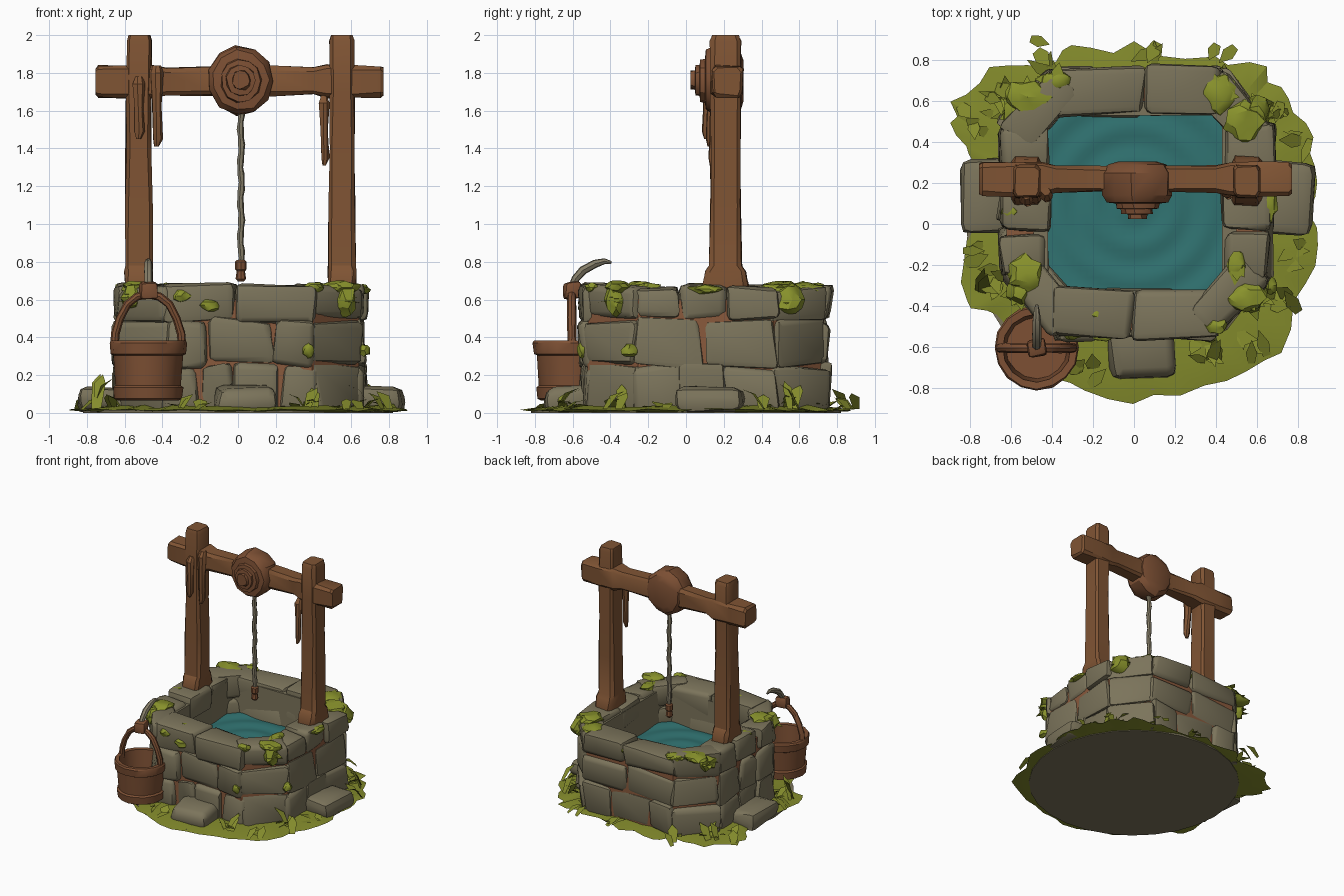
import bpy, bmesh, math, random
from mathutils import Vector, Matrix

if "Cube" in bpy.data.objects:
    bpy.data.objects.remove(bpy.data.objects["Cube"])
random.seed(7)
R = random.uniform

def mat(name, r, g, b):
    m = bpy.data.materials.new(name)
    m.diffuse_color = (r, g, b, 1)
    m.use_nodes = True
    m.node_tree.nodes["Principled BSDF"].inputs["Base Color"].default_value = m.diffuse_color
    return m

STONE, MORTAR = mat("grey stone", .20, .175, .105), mat("clay mortar", .25, .10, .045)
WOOD, DARKWOOD = mat("brown wood", .215, .089, .034), mat("bucket wood", .205, .08, .034)
WATER, ROPE = mat("teal water", .03, .17, .165), mat("pale rope", .24, .21, .14)
GRASS, MOSS = mat("green grass", .23, .26, .025), mat("green moss", .25, .29, .025)

def finish(bm, name, m, angle=35, recalc=True):
    if recalc:
        bmesh.ops.recalc_face_normals(bm, faces=bm.faces)
    me = bpy.data.meshes.new(name)
    bm.to_mesh(me)
    bm.free()
    ob = bpy.data.objects.new(name, me)
    me.materials.append(m)
    bpy.context.collection.objects.link(ob)
    bpy.ops.object.select_all(action='DESELECT')
    ob.select_set(True)
    bpy.context.view_layer.objects.active = ob
    bpy.ops.object.shade_smooth_by_angle(angle=math.radians(angle))

def block(bm, c, size, rot=0, jit=.02, bev=.035):
    """Rough rounded block merged into bm."""
    t = bmesh.new()
    bmesh.ops.create_cube(t, size=1)
    for v in t.verts:
        v.co = Vector([v.co[i] * size[i] + R(-jit, jit) for i in range(3)])
    bmesh.ops.bevel(t, geom=t.edges[:], offset=bev, segments=2, profile=.55, affect='EDGES')
    for v in t.verts:
        v.co += Vector([R(-1, 1) for _ in range(3)]) * jit * .25
    t.transform(Matrix.Translation(c) @ Matrix.Rotation(rot, 4, 'Z'))
    for v in t.verts:
        v.co.z = max(v.co.z, .006)
    me = bpy.data.meshes.new("tmp")
    t.to_mesh(me)
    t.free()
    bm.from_mesh(me)
    bpy.data.meshes.remove(me)

def circle(n):
    return [(math.cos(2 * math.pi * i / n), math.sin(2 * math.pi * i / n)) for i in range(n)]

SQUARE = [(1, .75), (.75, 1), (-.75, 1), (-1, .75), (-1, -.75), (-.75, -1), (.75, -1), (1, -.75)]

def loft(bm, rings, caps=True):
    vs = [[bm.verts.new(p) for p in r] for r in rings]
    n = len(vs[0])
    for a, b in zip(vs, vs[1:]):
        for i in range(n):
            bm.faces.new((a[i], a[(i + 1) % n], b[(i + 1) % n], b[i]))
    if caps:
        bm.faces.new(vs[0][::-1])
        bm.faces.new(vs[-1])

def sweep(name, m, path, sec, ref=(1, 0, 0), axis=None, jit=0, angle=32):
    """path: (x, y, z, half_u, half_v); ref gives the u direction."""
    bm, pts, u, rings = bmesh.new(), [Vector(p[:3]) for p in path], Vector(ref), []
    for i, p in enumerate(path):
        t = Vector(axis) if axis else (pts[min(i + 1, len(pts) - 1)] - pts[max(i - 1, 0)]).normalized()
        v = t.cross(u)
        rings.append([pts[i] + u * (a * p[3] + R(-jit, jit)) + v * (b * p[4] + R(-jit, jit)) for a, b in sec])
    loft(bm, rings)
    finish(bm, name, m, angle)

# Stone wall: three courses on an eight-sided outline around a square shaft
OUT = [(-.39, -.55), (.41, -.55), (.67, -.27), (.68, .48), (.43, .76), (-.41, .76), (-.66, .48), (-.65, -.25)]
def course(name, z0, z1, depth, counts, jit):
    bm = bmesh.new()
    for k in range(8):
        a, b = Vector(OUT[k]), Vector(OUT[(k + 1) % 8])
        d, n, dep = b - a, (1 if k % 2 else counts[k // 2]), (.18 if k % 2 else depth)
        cuts = [0] + [(i + R(-.2, .2)) / n for i in range(1, n)] + [1]
        nor = Vector((d.y, -d.x)).normalized()
        for s, e in zip(cuts, cuts[1:]):
            c = a + d * (s + e) / 2 - nor * (dep / 2 + R(-.01, .015))
            block(bm, (c.x, c.y, (z0 + z1) / 2), (d.length * (e - s) - .004, dep, z1 - z0 + R(-.012, .018)),
                  math.atan2(d.y, d.x) + R(-.03, .03), jit)
    finish(bm, name, STONE, 42)

course("wall_stones_low", .01, .25, .22, (4, 3, 3, 3), .024)
course("wall_stones_mid", .25, .49, .22, (3, 2, 2, 3), .024)
course("rim_stones", .49, .668, .23, (2, 3, 2, 3), .02)

# Mortar core behind the outer stones, stone lining inside the shaft
def clamped(g):
    return [(min(max(x, -.42 - g), .43 + g), min(max(y, -.325 - g), .53 + g)) for x, y in OUT]
outer = [(.01 + (x - .01) * .955, .1 + (y - .1) * .955) for x, y in OUT]
for name, m, r0, r1, top in (("mortar_core", MORTAR, outer, clamped(.05), .6),
                             ("shaft_lining", STONE, clamped(.07), clamped(0), .63)):
    bm = bmesh.new()
    loft(bm, [[(x, y, z) for x, y in r] for r, z in ((r0, .02), (r0, top), (r1, top), (r1, .02))], False)
    finish(bm, name, m)

# Loose stones at the foot
bm = bmesh.new()
for c, s, r in (((-.73, .14, .06), (.25, .38, .13), .03), ((.75, .12, .06), (.25, .36, .13), -.03),
                ((.04, -.63, .065), (.32, .25, .14), .05)):
    block(bm, c, s, r, .02, .05)
finish(bm, "foot_stones", STONE, 45)

# Rippled water
bm = bmesh.new()
bmesh.ops.create_grid(bm, x_segments=28, y_segments=28, size=.46)
for v in bm.verts:
    v.co = (v.co.x, v.co.y + .1, .36 + .006 * math.sin(v.co.length * 38))
finish(bm, "water", WATER)

# Ground: jagged grass sheet and soil disc
EDGE = [(.9, -.02), (.86, -.3), (.72, -.63), (.45, -.76), (.1, -.87), (-.25, -.85), (-.5, -.7), (-.68, -.45),
        (-.84, -.38), (-.82, -.05), (-.78, .3), (-.9, .45), (-.9, .6), (-.7, .76), (-.42, .78), (-.3, .86),
        (0, .88), (.4, .82), (.65, .77), (.74, .6), (.87, .42), (.88, .2)]
rim = [Vector(p).lerp(Vector(EDGE[(i + 1) % len(EDGE)]), t) * R(.95, 1.02)
       for i, p in enumerate(EDGE) for t in (0, .3, .65)]
bm = bmesh.new()
loft(bm, [[(p.x * s, p.y * s, z + R(0, dz)) for p in rim]
          for s, z, dz in ((.9, .005, 0), (1, .008, .014), (.85, .025, .018), (.6, .03, 0))])
finish(bm, "grass_ground", GRASS, 20)
bm = bmesh.new()
loft(bm, [[(x * .82, y * .82, z) for x, y in circle(28)] for z in (0, .015)])
finish(bm, "soil_base", STONE)

# Grass and moss leaves: thin blades facing up
def blade(bm, x, y, z, ang, length, lift, w):
    o, up = Vector((math.cos(ang), math.sin(ang), 0)), Vector((0, 0, 1))
    s, p = Vector((-o.y, o.x, 0)) * w, Vector((x, y, z))
    mid = p + o * length * .45 + up * lift * .75
    v = [bm.verts.new(q) for q in (p - s * .6, mid - s, p + o * length + up * lift, mid + s, p + s * .6)]
    bm.faces.new(v)

bm = bmesh.new()
TUFTS = [(-.68, -.28, .17, 7), (.34, -.62, .11, 6), (.64, .55, .16, 7), (-.64, .62, .13, 7), (.68, -.36, .12, 6),
         (-.76, .5, .07, 5), (.1, .79, .06, 4), (-.46, .77, .1, 5), (.42, .76, .08, 5), (-.2, -.68, .05, 4),
         (.55, -.57, .06, 5), (-.72, -.14, .09, 4), (.74, .4, .1, 4), (-.3, -.66, .08, 4), (.76, -.15, .04, 4)]
for x, y, h, n in TUFTS:
    for i in range(n):
        # half the blades lean back to the wall so their lit side faces out
        lean = math.pi if i % 2 else 0
        k = 1.1 if lean else .95
        blade(bm, x * k + R(-.06, .06), y * k + R(-.06, .06), .02, math.atan2(y - .05, x) + lean + R(-1, 1),
              R(.07, .14), h * (R(.7, 1.1) if lean else R(.25, .5)), R(.02, .04))
finish(bm, "grass_tufts", GRASS, 20, False)

# Moss cushions on rim corners and in wall cracks
bm = bmesh.new()
MOSSES = [(.42, .64, .66, .09, .1, .03), (.54, .5, .66, .1, .1, .04), (.6, .54, .6, .07, .08, .09),
          (-.52, .62, .66, .12, .08, .04), (-.58, .54, .61, .07, .08, .07), (-.38, .7, .66, .08, .05, .03),
          (-.53, -.24, .665, .1, .09, .035), (-.56, -.33, .61, .06, .07, .07), (.55, -.36, .665, .1, .07, .035),
          (.57, -.37, .6, .06, .06, .09), (.5, -.2, .665, .05, .07, .025), (-.18, -.43, .665, .04, .05, .025),
          (-.15, -.55, .57, .05, .025, .035), (-.6, .06, .665, .05, .05, .025), (.4, -.5, .665, .06, .04, .03),
          (.37, -.55, .33, .035, .03, .04), (.67, -.3, .33, .03, .045, .035), (.66, .1, .655, .04, .09, .025),
          (.1, .74, .62, .09, .03, .04), (-.3, -.54, .62, .05, .025, .035)]
for x, y, z, a, b, c in MOSSES:
    for v in bmesh.ops.create_icosphere(bm, subdivisions=2, radius=1)['verts']:
        k = R(.75, 1.15)
        v.co = (x + v.co.x * a * k, y + v.co.y * b * k, z + v.co.z * c * k)
for x, y, z, *_ in MOSSES[:11]:
    for i in range(4):
        blade(bm, x, y, z + .02, math.atan2(y - .1, x) + R(-1.2, 1.2), R(.07, .11), R(-.05, .0), .03)
finish(bm, "moss", MOSS, 30, False)

# Posts with wider feet
for side, x in (("left", -.525), ("right", .55)):
    sweep(side + "_post", WOOD, [(x, .21, z, a, b) for z, a, b in
          ((.6, .075, .115), (.68, .076, .12), (.75, .075, .105), (.78, .072, .085), (1.1, .07, .08),
           (1.4, .067, .08), (1.7, .066, .08), (1.97, .067, .08), (2.0, .058, .07))], SQUARE, jit=.005)

# Cross beam with thick ends
sweep("cross_beam", WOOD, [(x, .22, 1.755, a, b) for x, a, b in
      ((-.755, .07, .07), (-.74, .08, .083), (-.62, .085, .085), (-.45, .082, .085), (-.38, .065, .07),
       (-.15, .06, .075), (.15, .06, .08), (.4, .065, .07), (.47, .08, .085), (.62, .085, .085),
       (.755, .08, .083), (.77, .07, .07))], SQUARE, (0, 1, 0), jit=.006)

# Pulley wheel with stepped hub
sweep("pulley_wheel", DARKWOOD, [(.015, y, 1.76, r, r * 1.06) for y, r in
      ((.305, .10), (.29, .145), (.25, .175), (.14, .175), (.105, .15), (.10, .11), (.075, .105), (.072, .08),
       (.05, .075), (.047, .05), (.025, .045))], circle(11), axis=(0, -1, 0), jit=.006)

# Hanging wooden pegs below the beam
for i, (x, z0, z1, w, y) in enumerate(((-.525, 1.45, 1.78, .032, .12), (-.43, 1.41, 1.84, .032, .14),
                                       (.455, 1.31, 1.68, .025, .15))):
    sweep("hanging_peg_%d" % (i + 1), WOOD,
          [(x, y - .012, z0, w * .4, w * .4), (x + .005, y - .01, z0 + .04, w * .9, w * .8),
           (x, y, (z0 + z1) / 2, w * .8, w), (x, y, z1 - .04, w * 1.1, w), (x, y + .02, z1, w * .7, w * .6)],
          circle(7), axis=(0, 0, 1), jit=.003)

# Rope and its wooden end knob
sweep("rope", ROPE, [(.015 + .004 * math.sin(i * 1.3), .2, .78 + i * .04, .02 - .004 * (i % 2), .02 - .004 * (i % 2))
                     for i in range(22)], circle(7), axis=(0, 0, 1))
sweep("rope_knob", DARKWOOD, [(.015, .2, z, r, r) for z, r in ((.695, .015), (.71, .028), (.75, .022), (.76, .03),
                              (.8, .03), (.81, .02))], circle(8), axis=(0, 0, 1))

# Bucket: banded outside, hollow inside
BX, BY = -.475, -.605
sweep("bucket", DARKWOOD, [(BX, BY, z, r, r) for z, r in
      ((.065, .16), (.075, .18), (.135, .186), (.145, .172), (.305, .186), (.312, .2), (.37, .206), (.382, .198),
       (.38, .165), (.16, .15))], circle(16), axis=(0, 0, 1), jit=.003)

# Bucket handle, knot and lugs
arch = [(-.18, .34), (-.175, .42), (-.15, .5), (-.11, .575), (-.06, .615), (0, .63)]
arch += [(-x, z) for x, z in arch[-2::-1]]
sweep("bucket_handle", DARKWOOD, [(BX + x, BY, z, .024, .022) for x, z in arch], circle(8), (0, 1, 0), jit=.002)
bm = bmesh.new()
block(bm, (BX, BY, .65), (.085, .085, .09), .2, .008, .02)
finish(bm, "handle_knot", DARKWOOD)

# Curved hook rope from the handle to the rim
sweep("bucket_hook", ROPE, [(BX, y, z, r, r) for y, z, r in ((-.605, .66, .02), (-.585, .71, .022),
      (-.545, .755, .024), (-.48, .79, .022), (-.43, .803, .016), (-.395, .795, .008))], circle(7))
